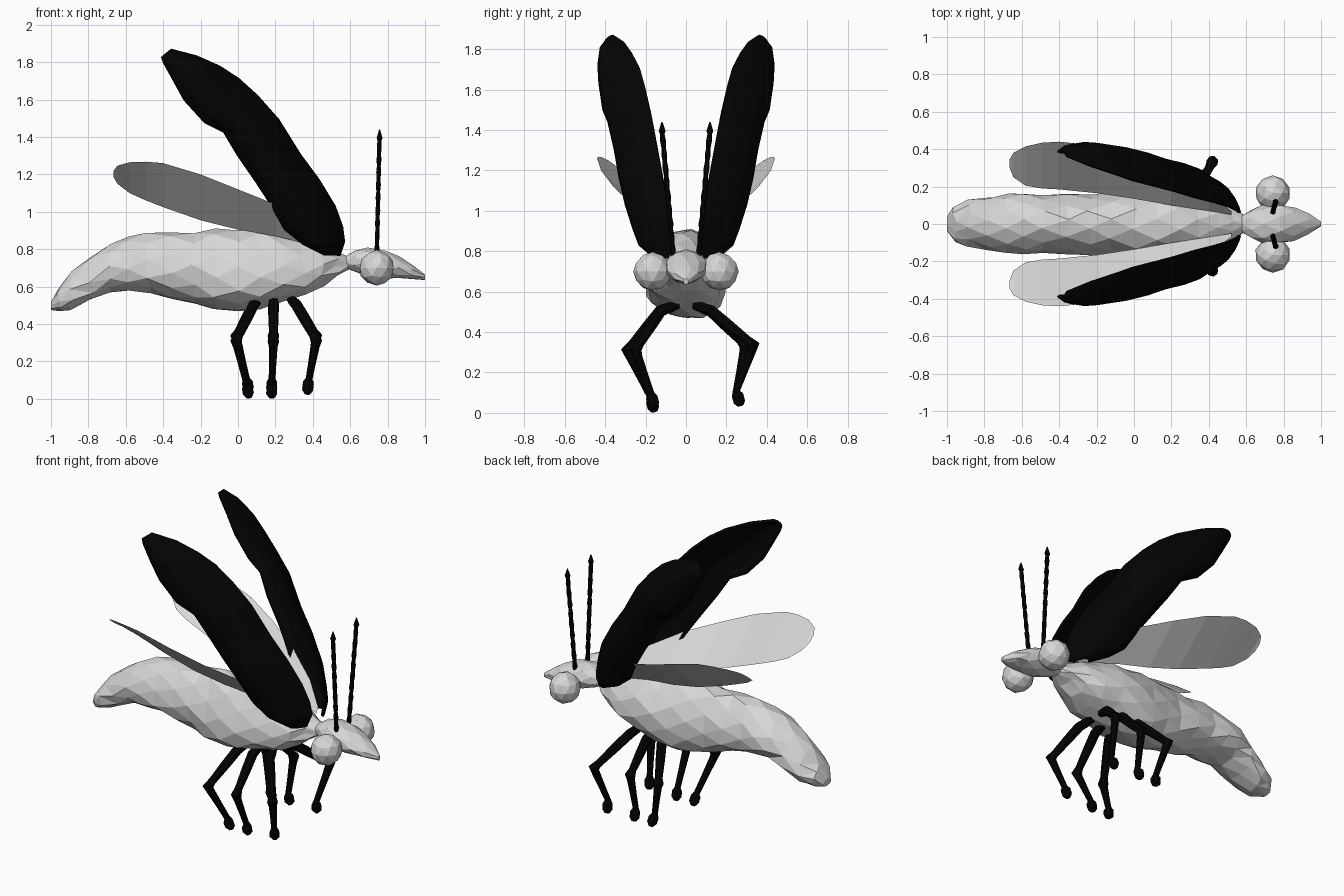
import bpy, bmesh, math, random
from mathutils import Vector

if "Cube" in bpy.data.objects:
    bpy.data.objects.remove(bpy.data.objects["Cube"])

random.seed(4)


def material(name, v):
    m = bpy.data.materials.new(name)
    m.diffuse_color = (v, v, v, 1)
    m.use_nodes = True
    m.node_tree.nodes["Principled BSDF"].inputs["Base Color"].default_value = m.diffuse_color
    return m


GREY = material("pale grey", 0.68)
BLACK = material("black", 0.001)


def finish(name, bm, mat, closed=True):
    if closed:
        bmesh.ops.recalc_face_normals(bm, faces=bm.faces[:])
    me = bpy.data.meshes.new(name)
    bm.to_mesh(me)
    bm.free()
    me.materials.append(mat)
    ob = bpy.data.objects.new(name, me)
    bpy.context.collection.objects.link(ob)
    return ob


def bridge(bm, rings, loop=True):
    for a, b in zip(rings, rings[1:]):
        n = len(a)
        for i in range(n if loop else n - 1):
            j = (i + 1) % n
            bm.faces.new((a[i], a[j], b[j], b[i]))


def loft(name, stations, sides, sag, jitter):
    """Faceted hull along x from (x, bottom, top, half width) stations."""
    bm = bmesh.new()
    rings = []
    for k, (x, lo, hi, w) in enumerate(stations):
        c, h, ring = (lo + hi) / 2, (hi - lo) / 2, []
        end = k in (0, len(stations) - 1)
        for i in range(sides):
            t = 2 * math.pi * (i + 0.5 * (k % 2)) / sides
            j = 0 if end else jitter
            r = 1 + random.uniform(-j, j)
            dx = 0 if end else random.uniform(-j, j) * 0.25
            ring.append(bm.verts.new((x + dx, w * r * math.cos(t),
                        c + h * r * (math.sin(t) - sag * math.cos(t) ** 2))))
        rings.append(ring)
    bridge(bm, rings)
    bm.faces.new(rings[0])
    bm.faces.new(rings[-1])
    bmesh.ops.triangulate(bm, faces=bm.faces[:])
    return finish(name, bm, GREY)


def tube(name, path, sides, mat):
    """Tube through (point, radius) pairs."""
    bm = bmesh.new()
    pts = [Vector(p) for p, r in path]
    rings = []
    for k, (p, r) in enumerate(path):
        d = (pts[min(k + 1, len(pts) - 1)] - pts[max(k - 1, 0)]).normalized()
        u = d.cross(Vector((1, 0.1, 0))).normalized()
        v = d.cross(u)
        rings.append([bm.verts.new(pts[k] + r * (u * math.cos(a) + v * math.sin(a)))
                      for a in (2 * math.pi * i / sides for i in range(sides))])
    bridge(bm, rings)
    bm.faces.new(rings[0])
    bm.faces.new(rings[-1])
    return finish(name, bm, mat)


# Body and head
loft("body", [
    (-1.0, .475, .52, .04), (-.96, .47, .60, .095), (-.89, .475, .68, .125),
    (-.78, .53, .765, .145), (-.68, .575, .825, .155), (-.58, .58, .87, .168),
    (-.48, .565, .89, .155), (-.36, .54, .885, .16), (-.24, .505, .895, .165),
    (-.12, .48, .908, .185), (0, .465, .915, .197), (.12, .485, .91, .2),
    (.24, .515, .885, .195), (.35, .555, .855, .172), (.45, .605, .82, .135),
    (.53, .66, .785, .088), (.59, .69, .76, .045)], 11, .22, .055)
loft("head", [
    (.57, .70, .76, .04), (.62, .68, .795, .075), (.69, .65, .81, .105),
    (.78, .64, .80, .105), (.86, .645, .76, .09), (.93, .638, .715, .06),
    (1.0, .635, .665, .012)], 8, 0, .03)

# Eyes and antennae
for s, side in ((-1, "right"), (1, "left")):
    bm = bmesh.new()
    bmesh.ops.create_icosphere(bm, subdivisions=1, radius=.1)
    bmesh.ops.subdivide_edges(bm, edges=bm.edges[:], cuts=1, use_grid_fill=True)
    for v in bm.verts:
        v.co = v.co.normalized() * .096 * random.uniform(.96, 1.01) \
            + Vector((.742, s * .165, .70))
    finish(side + "_eye", bm, GREY)

    path = []
    for k in range(19):
        f = k / 18
        path.append(((.742 + .014 * f, s * (.062 + .055 * f), .77 + .61 * f),
                     .0145 if k % 2 else .011))
    path += [((.757, s * .118, 1.395), .017), ((.757, s * .119, 1.44), .003)]
    tube(side + "_antenna", path, 6, BLACK)

# Fore wings: domed shells; front edge x, y, z, crest y, rear edge x, z
FORE = [(.54, .08, .765, .15, .46, .775), (.565, .06, .84, .22, .35, .83),
        (.555, .07, .92, .25, .25, .91), (.515, .09, 1.03, .287, .185, 1.03),
        (.43, .115, 1.17, .318, .10, 1.16), (.33, .14, 1.305, .342, 0, 1.305),
        (.215, .175, 1.49, .375, -.075, 1.43), (.10, .205, 1.62, .402, -.176, 1.48),
        (0, .23, 1.71, .418, -.285, 1.60), (-.10, .265, 1.775, .423, -.34, 1.70),
        (-.225, .305, 1.83, .412, -.395, 1.80), (-.36, .36, 1.865, .39, -.405, 1.83)]
# Hind wings: thin flat blades; x, inner y, inner z, outer y, outer z
HIND = [(-.665, .30, 1.185, .345, 1.22), (-.645, .25, 1.15, .38, 1.247),
        (-.58, .205, 1.10, .415, 1.265), (-.49, .19, 1.06, .435, 1.268),
        (-.4, .185, 1.025, .44, 1.26), (-.2, .165, .955, .42, 1.20),
        (0, .135, .905, .36, 1.12), (.2, .10, .87, .27, 1.04),
        (.4, .07, .82, .16, .93), (.52, .05, .79, .07, .82)]

for s, side in ((-1, "right"), (1, "left")):
    bm = bmesh.new()
    rings = []
    for xf, yf, zf, yc, xr, zr in FORE:
        yr = yc - .045 * min(1, (xf - xr) / .25)
        bulge = yc - (yf + yr) / 2
        row = []
        for i in range(9):
            u = (1 - math.cos(math.pi * i / 8)) / 2
            y = yf + (yr - yf) * u + bulge * (4 * u * (1 - u)) ** .75
            y = min(y, yc + .008)
            row.append(bm.verts.new((xf + (xr - xf) * u, s * y, zf + (zr - zf) * u)))
        rings.append(row)
    bridge(bm, rings, loop=False)
    wing = finish(side + "_fore_wing", bm, BLACK)
    mod = wing.modifiers.new("thickness", "SOLIDIFY")
    mod.thickness, mod.offset = .016, 0

    bm = bmesh.new()
    bridge(bm, [[bm.verts.new((x, s * a, b)), bm.verts.new((x, s * c, d))]
                for x, a, b, c, d in HIND], loop=False)
    bm.normal_update()
    for f in bm.faces:
        if f.normal.z < 0:
            f.normal_flip()
    finish(side + "_hind_wing", bm, GREY, closed=False)

# Legs: hip x, knee x, foot x, with a slightly wider stance on the left
LEGS = [("front", .28, .42, .37), ("middle", .19, .19, .18), ("rear", .11, -.01, .06)]
for s, side, ky, kz, fy, fz in ((-1, "right", .29, .31, .175, .01),
                                (1, "left", .335, .335, .25, .04)):
    for label, hx, kx, fx in LEGS:
        front = label == "front"
        z0 = .03 if front and s < 0 else fz
        y0 = ky - (.04 if front == (s < 0) else 0)
        hip = Vector((hx, s * .04, .535))
        coxa = Vector((hx + (kx - hx) * .22, s * .125, .505))
        knee = Vector((kx, s * y0, kz))
        ankle = Vector((fx + (kx - fx) * .2, s * fy, z0 + .07))
        toe = Vector((fx, s * fy + .02, z0 - .004))
        tube(f"{side}_{label}_leg", [
            (hip, .022), (hip.lerp(coxa, .6), .028), (coxa, .03),
            (coxa.lerp(knee, .4), .028), (coxa.lerp(knee, .85), .023),
            (knee, .032), (knee.lerp(ankle, .15), .024),
            (knee.lerp(ankle, .6), .02), (ankle, .018),
            (ankle.lerp(toe, .3), .03), (ankle.lerp(toe, .75), .03), (toe, .016)],
            7, BLACK)
